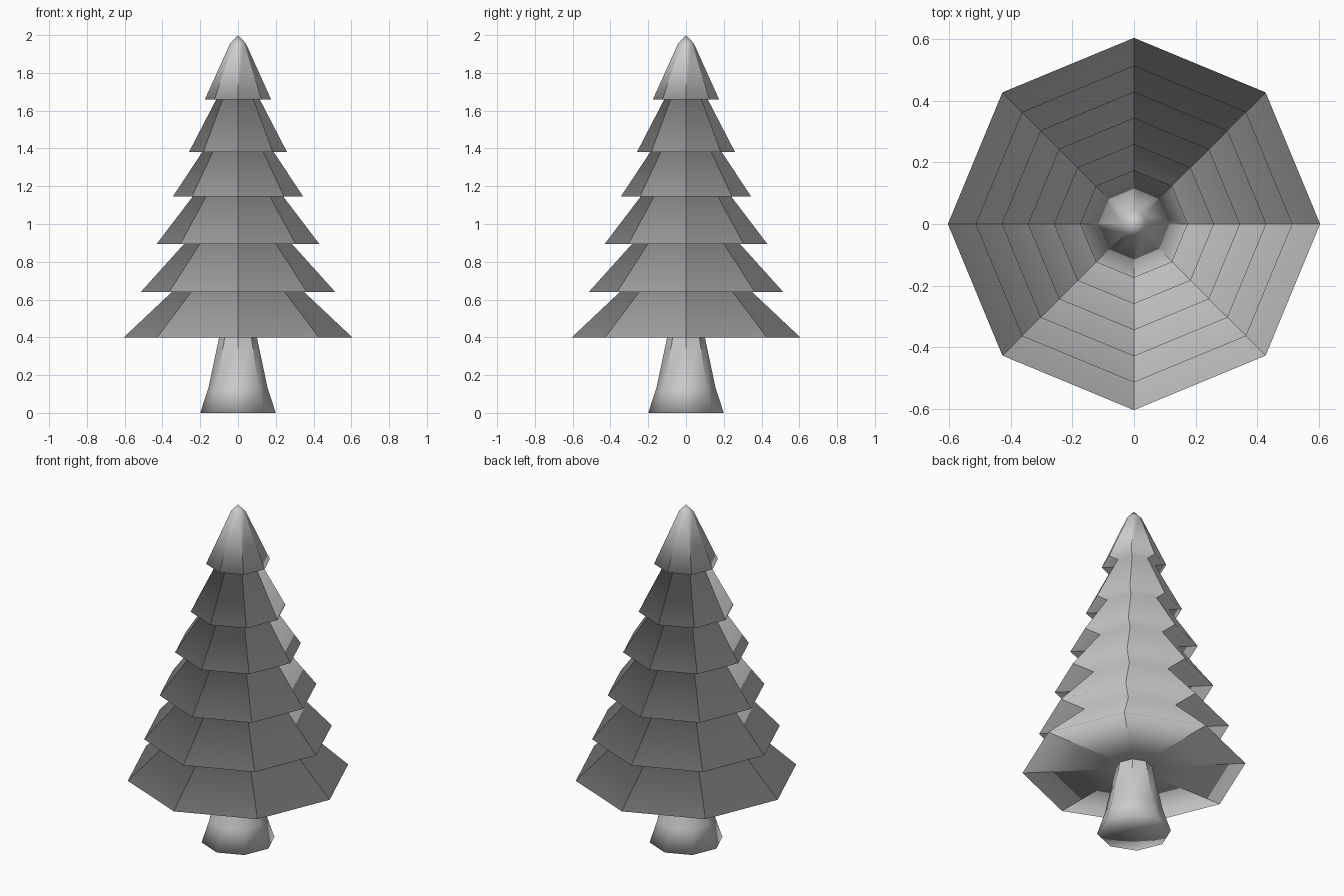
import bpy, bmesh
from math import cos, sin, tau

if "Cube" in bpy.data.objects:
    bpy.data.objects.remove(bpy.data.objects["Cube"])

SIDES = 8


def lathe(name, profile, z_low, z_high):
    """Turn an (r, z) profile into an eight-sided solid; ridges between z_low and z_high are sharp."""
    bm = bmesh.new()
    rings = []
    for r, z in profile:
        if r == 0:
            rings.append([bm.verts.new((0, 0, z))] * SIDES)
        else:
            rings.append([bm.verts.new((r * cos(tau * i / SIDES), r * sin(tau * i / SIDES), z))
                          for i in range(SIDES)])
    for a, b in zip(rings, rings[1:]):
        for i in range(SIDES):
            j = (i + 1) % SIDES
            corners = list(dict.fromkeys((a[i], a[j], b[j], b[i])))
            bm.faces.new(corners).smooth = True
        for i in range(SIDES):
            edge = bm.edges.get((a[i], b[i]))
            if all(z_low <= v.co.z <= z_high for v in edge.verts):
                edge.smooth = False
    bm.normal_update()
    mesh = bpy.data.meshes.new(name)
    bm.to_mesh(mesh)
    bm.free()
    obj = bpy.data.objects.new(name, mesh)
    bpy.context.collection.objects.link(obj)
    return obj


# Trunk with a flared, capped foot
lathe("trunk", [(0, 0), (0.2, 0), (0.157, 0.13), (0.1, 0.4)], 0.12, 1)

# Branch tiers: rim radius, rim height, radius where the tier meets the next one
tiers = [(0.605, 0.40, 0.35), (0.515, 0.64, 0.285), (0.43, 0.895, 0.24),
         (0.345, 1.145, 0.19), (0.26, 1.38, 0.115), (0.175, 1.66, None)]
profile = [(0.1, 0.4)]
for k, (rim, z, top) in enumerate(tiers):
    profile.append((rim, z))
    if top:
        profile.append((top, tiers[k + 1][1]))
# Blunt tip
profile += [(0.042, 1.955), (0, 2.0)]
lathe("foliage", profile, 0.3, 1.96)
